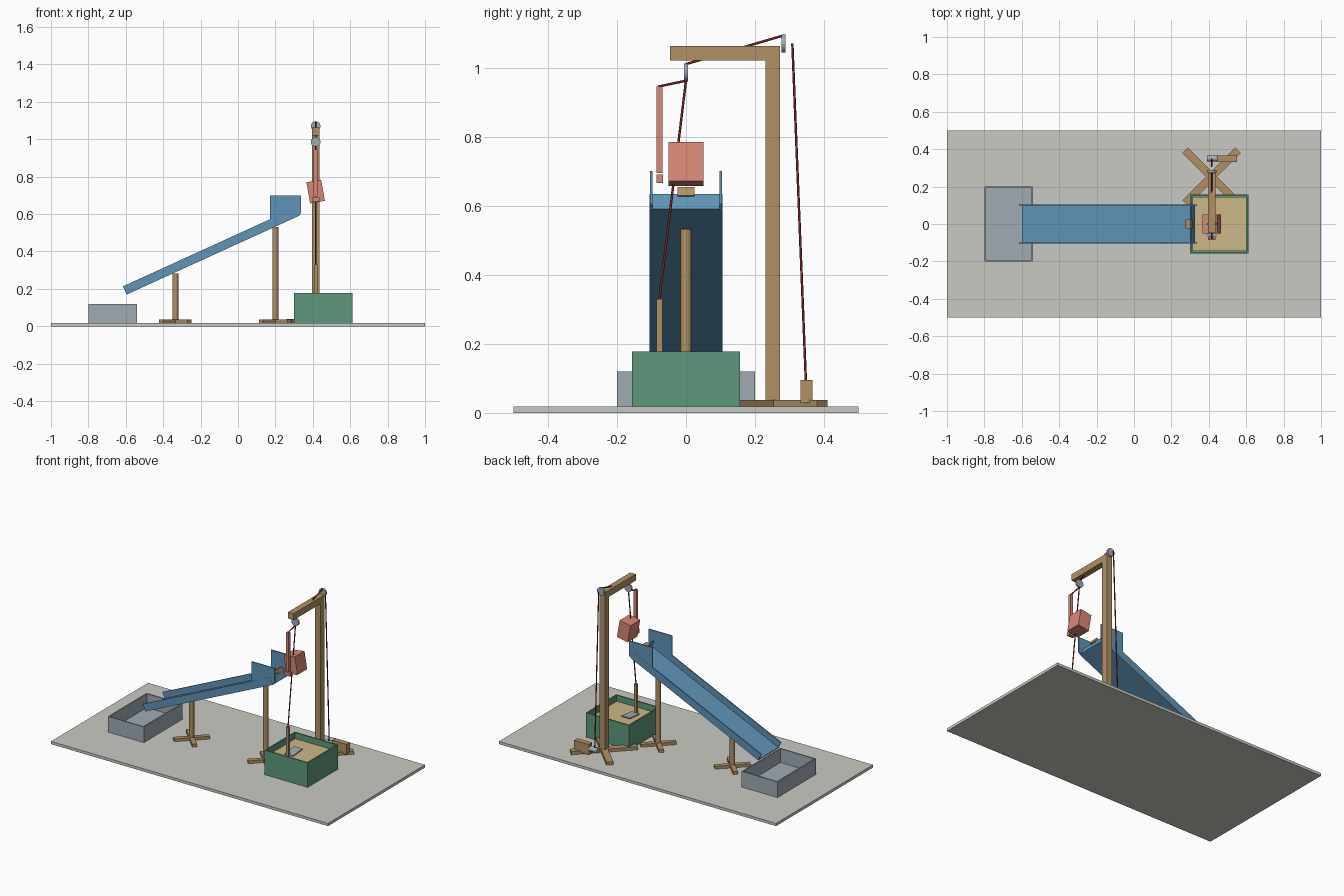
import bpy, bmesh, math
from mathutils import Vector, Matrix

if "Cube" in bpy.data.objects:
    bpy.data.objects.remove(bpy.data.objects["Cube"], do_unlink=True)


def material(name, r, g, b):
    lin = [((c / 255 + 0.055) / 1.055) ** 2.4 for c in (r, g, b)] + [1]
    m = bpy.data.materials.new(name)
    m.use_nodes = True
    m.diffuse_color = lin
    m.node_tree.nodes["Principled BSDF"].inputs["Base Color"].default_value = lin
    return m


STONE = material("pale_stone", 202, 202, 196)
STEEL = material("steel_grey", 160, 171, 180)
GREEN = material("green", 93, 152, 124)
SAND = material("sand", 204, 184, 134)
BLUE = material("blue", 94, 148, 184)
WOOD = material("wood", 176, 145, 100)
RED = material("coral_red", 215, 135, 118)
ROPE = material("dark_red", 125, 38, 38)


def finish(name, bm, mat):
    bmesh.ops.recalc_face_normals(bm, faces=bm.faces[:])
    mesh = bpy.data.meshes.new(name)
    bm.to_mesh(mesh)
    bm.free()
    mesh.materials.append(mat)
    ob = bpy.data.objects.new(name, mesh)
    bpy.context.collection.objects.link(ob)
    return ob


def box(name, lo, hi, mat, tilt=0.0, axis="Y"):
    """Box between two corners, turned about its own centre."""
    lo, hi = Vector(lo), Vector(hi)
    bm = bmesh.new()
    bmesh.ops.create_cube(bm, size=1, matrix=Matrix.Translation((lo + hi) / 2)
                          @ Matrix.Rotation(tilt, 4, axis)
                          @ Matrix.Diagonal((*(hi - lo), 1)))
    return finish(name, bm, mat)


def rod(name, a, b, radius, mat, sides=16):
    """Cylinder running from point a to point b."""
    a, b = Vector(a), Vector(b)
    turn = (b - a).to_track_quat("Z", "Y").to_matrix().to_4x4()
    bm = bmesh.new()
    bmesh.ops.create_cone(bm, cap_ends=True, segments=sides, radius1=radius,
                          radius2=radius, depth=(b - a).length,
                          matrix=Matrix.Translation((a + b) / 2) @ turn)
    for f in bm.faces:
        f.smooth = len(f.verts) == 4
    for e in bm.edges:
        e.smooth = all(f.smooth for f in e.link_faces)
    return finish(name, bm, mat)


def plate(name, outline, y0, y1, mat):
    """Side outline in x and z, extruded from y0 to y1."""
    bm = bmesh.new()
    face = bm.faces.new([bm.verts.new((x, y0, z)) for x, z in outline])
    new = bmesh.ops.extrude_face_region(bm, geom=[face])["geom"]
    bmesh.ops.translate(bm, vec=(0, y1 - y0, 0),
                        verts=[v for v in new if isinstance(v, bmesh.types.BMVert)])
    return finish(name, bm, mat)


def open_box(name, lo, hi, wall, floor, mat):
    """Box with an inset, sunken top."""
    ob = box(name, lo, hi, mat)
    bm = bmesh.new()
    bm.from_mesh(ob.data)
    top = max(bm.faces, key=lambda f: f.calc_center_median().z)
    bmesh.ops.inset_region(bm, faces=[top], thickness=wall)
    new = bmesh.ops.extrude_discrete_faces(bm, faces=[top])["faces"]
    for v in new[0].verts:
        v.co.z = floor
    bm.to_mesh(ob.data)
    bm.free()
    return ob


def cross_foot(name, x, y, length, width, top):
    for side, turn in (("a", 1), ("b", -1)):
        box(f"{name}_{side}", (x - length / 2, y - width / 2, BASE),
            (x + length / 2, y + width / 2, top), WOOD, turn * math.pi / 4, "Z")


# Ground board, collecting tray and sand box
BASE = 0.018
box("base_board", (-1, -0.5, 0), (1, 0.5, BASE), STONE)
open_box("collecting_tray", (-0.8, -0.2, BASE), (-0.54, 0.2, 0.12), 0.012, 0.03, STEEL)
open_box("sand_box", (0.3, -0.157, BASE), (0.613, 0.157, 0.178), 0.012, 0.1, GREEN)
box("sand", (0.312, -0.145, 0.1), (0.601, 0.145, 0.14), SAND)

# Sloping chute: floor, side walls, upper end wall and guards
low, high = Vector((-0.595, 0.17)), Vector((0.325, 0.59))
along = (high - low).normalized()
up = Vector((-along.y, along.x))
tall, thin = up * 0.048, up * 0.008


def strip(a, b, rise):
    return [a, b, b + rise, a + rise]


plate("chute_floor", strip(low, high, thin), -0.105, 0.105, BLUE)
plate("chute_end_wall", strip(high - along * 0.007, high, tall), -0.105, 0.105, BLUE)
guard = [(0.17, 0.54), (0.325, 0.59), (0.337, 0.605), (0.337, 0.7), (0.17, 0.7)]
for side, s in (("right", -1), ("left", 1)):
    plate(f"chute_wall_{side}", strip(low, high, tall), s * 0.098, s * 0.105, BLUE)
    plate(f"chute_guard_{side}", guard, s * 0.097, s * 0.104, BLUE)
box("chute_stop_block", (0.281, -0.025, 0.622), (0.309, 0.025, 0.65), WOOD,
    -math.radians(24.5))

# Chute supports
for name, x, top in (("low_support", -0.335, 0.283), ("high_support", 0.2, 0.532)):
    cross_foot(f"{name}_foot", x, 0, 0.215, 0.03, 0.036)
    rod(f"{name}_post", (x, 0, BASE), (x, 0, top), 0.016, WOOD)

# Crane post, arm and foot
X = 0.415
cross_foot("crane_foot", X, 0.253, 0.4, 0.042, 0.038)
box("crane_post", (X - 0.02, 0.23, BASE), (X + 0.02, 0.272, 1.02), WOOD)
box("crane_arm", (X - 0.02, -0.047, 1.02), (X + 0.02, 0.272, 1.062), WOOD)

# Pulleys and winch
rod("front_pulley", (X, -0.006, 0.986), (X, 0.006, 0.986), 0.026, STEEL, 24)
rod("rear_pulley", (X, 0.276, 1.07), (X, 0.288, 1.07), 0.026, STEEL, 24)
box("winch_block", (0.445, 0.332, 0.028), (0.55, 0.367, 0.095), WOOD)
rod("winch_drum", (0.39, 0.35, 0.062), (0.447, 0.35, 0.062), 0.016, STEEL)

# Ropes
paths = {
    "winch_rope": ((0.348, 0.07), (0.308, 1.07)),
    "top_rope": ((0.282, 1.093), (0, 1.01)),
    "shovel_rope": ((0, 0.963), (-0.077, 0.33)),
    "counterweight_rope": ((0, 0.962), (-0.08, 0.945)),
}
for name, (a, b) in paths.items():
    rod(name, (X, *a), (X, *b), 0.0035, ROPE, 8)

# Tipping bucket with its hanger
box("bucket", (X - 0.04, -0.05, 0.663), (X + 0.04, 0.05, 0.778), RED, math.radians(-10))
box("hanger_bar", (X - 0.01, -0.085, 0.695), (X + 0.01, -0.068, 0.945), RED)
box("hanger_foot", (X - 0.02, -0.086, 0.666), (X + 0.02, -0.066, 0.69), RED)

# Shovel standing in the sand
box("shovel_handle", (X - 0.009, -0.086, 0.13), (X + 0.009, -0.068, 0.33), WOOD)
box("shovel_blade", (X - 0.03, -0.07, 0.144), (X + 0.03, 0.03, 0.15), STEEL,
    math.radians(5), "X")
